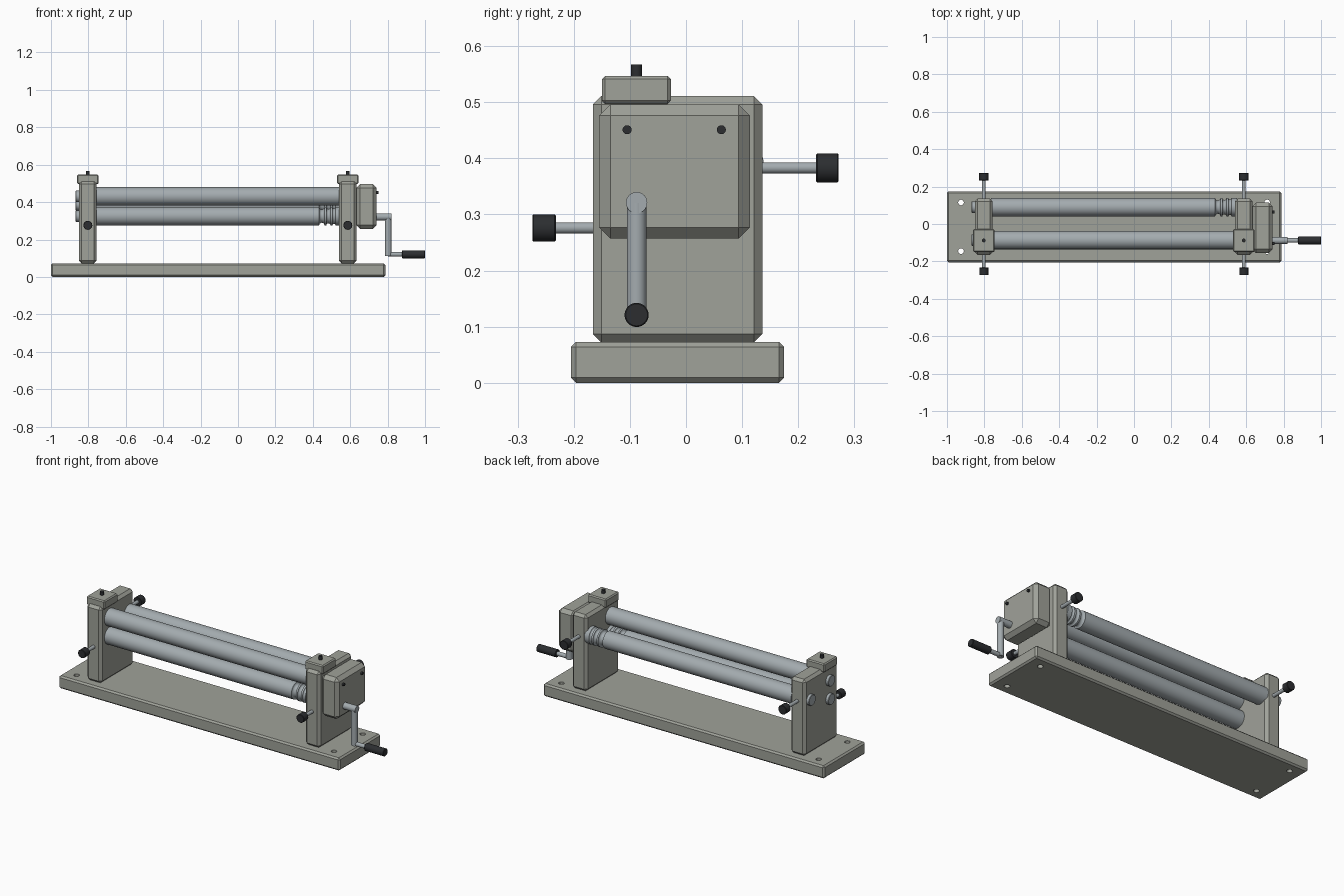
import bpy, bmesh
from math import pi, radians, cos, sin
from mathutils import Vector

if "Cube" in bpy.data.objects:
    bpy.data.objects.remove(bpy.data.objects["Cube"])


def material(name, color):
    m = bpy.data.materials.new(name)
    m.diffuse_color = (*color, 1)
    m.use_nodes = True
    m.node_tree.nodes["Principled BSDF"].inputs["Base Color"].default_value = m.diffuse_color
    return m


PAINT = material("grey_paint", (0.35, 0.36, 0.32))
STEEL = material("steel", (0.37, 0.41, 0.43))
BLACK = material("black_plastic", (0.025, 0.027, 0.03))


def chamfer(ob, width):
    mod = ob.modifiers.new("Chamfer", 'BEVEL')
    mod.width = width
    mod.segments = 1
    mod.limit_method = 'ANGLE'
    mod.angle_limit = radians(40)


def box(name, lo, hi, bevel, mat=PAINT):
    lo, hi = Vector(lo), Vector(hi)
    bpy.ops.mesh.primitive_cube_add(size=1, location=(lo + hi) / 2)
    ob = bpy.context.object
    ob.name = name
    ob.scale = hi - lo
    bpy.ops.object.transform_apply(location=False, rotation=False, scale=True)
    ob.data.materials.append(mat)
    chamfer(ob, bevel)
    return ob


def rod(name, start, end, r, mat=STEEL, bevel=0):
    start, end = Vector(start), Vector(end)
    d = end - start
    bpy.ops.mesh.primitive_cylinder_add(vertices=32, radius=r, depth=d.length,
                                        location=(start + end) / 2)
    ob = bpy.context.object
    ob.name = name
    ob.rotation_euler = d.to_track_quat('Z', 'Y').to_euler()
    ob.data.materials.append(mat)
    bpy.ops.object.shade_smooth_by_angle(angle=radians(35))
    if bevel:
        chamfer(ob, bevel)
    return ob


def roller(name, y, z, grooved):
    # profile as (x, radius), spun around the x axis
    r = 0.049
    profile = [(X_IN[0] - 0.01, 0), (X_IN[0] - 0.01, r)]
    if grooved:
        for gx, gr in ((0.448, 0.014), (0.483, 0.011), (0.513, 0.008)):
            for i in range(9):
                a = pi * i / 8
                profile.append((gx - gr * cos(a), r - gr * sin(a)))
    profile += [(X_IN[1] + 0.01, r), (X_IN[1] + 0.01, 0)]
    bm = bmesh.new()
    verts = [bm.verts.new((x, rad, 0)) for x, rad in profile]
    edges = [bm.edges.new(p) for p in zip(verts, verts[1:])]
    bmesh.ops.spin(bm, geom=verts + edges, cent=(0, 0, 0), axis=(1, 0, 0),
                   angle=2 * pi, steps=40, use_duplicate=False)
    bmesh.ops.remove_doubles(bm, verts=bm.verts, dist=1e-5)
    bmesh.ops.recalc_face_normals(bm, faces=bm.faces)
    me = bpy.data.meshes.new(name)
    bm.to_mesh(me)
    bm.free()
    ob = bpy.data.objects.new(name, me)
    bpy.context.collection.objects.link(ob)
    ob.location = (0, y, z)
    me.materials.append(STEEL)
    bpy.ops.object.select_all(action='DESELECT')
    ob.select_set(True)
    bpy.context.view_layer.objects.active = ob
    bpy.ops.object.shade_smooth_by_angle(angle=radians(35))


POSTS = {"left": -0.803, "right": 0.587}
HALF = 0.0475
X_IN = (POSTS["left"] + HALF, POSTS["right"] - HALF)
FRONT_Y, REAR_Y = -0.086, 0.09
AXLES = {"upper": (FRONT_Y, 0.431), "lower": (FRONT_Y, 0.325), "rear": (REAR_Y, 0.387)}

# base plate with four bolt holes
base = box("base_plate", (-1, -0.205, 0), (0.788, 0.175, 0.073), 0.009)
for x in (-0.925, 0.712):
    for y in (-0.145, 0.115):
        hole = rod("bolt_hole_cutter", (x, y, -0.05), (x, y, 0.15), 0.015)
        hole.hide_render = True
        hole.hide_viewport = False
        hole.display_type = 'WIRE'
        cut = base.modifiers.new("Hole", 'BOOLEAN')
        cut.operation = 'DIFFERENCE'
        cut.object = hole

# side posts, bearing caps and adjusting screws
for side, x in POSTS.items():
    box(side + "_post", (x - HALF, -0.166, 0.072), (x + HALF, 0.136, 0.511), 0.015)
    box(side + "_bearing_cap", (x - 0.058, -0.15, 0.497), (x + 0.058, -0.027, 0.547), 0.006)
    rod(side + "_cap_stud", (x, -0.088, 0.54), (x, -0.088, 0.567), 0.01, BLACK)
    rod(side + "_front_screw", (x, -0.15, 0.276), (x, -0.24, 0.276), 0.01)
    rod(side + "_front_knob", (x, -0.232, 0.276), (x, -0.274, 0.276), 0.024, BLACK, 0.002)
    rod(side + "_rear_screw", (x, 0.12, 0.383), (x, 0.24, 0.383), 0.01)
    rod(side + "_rear_knob", (x, 0.232, 0.383), (x, 0.272, 0.383), 0.026, BLACK, 0.002)

# rollers with axle ends showing on the left post
for name, (y, z) in AXLES.items():
    roller(name + "_roller", y, z, name != "upper")
    x = POSTS["left"] - HALF
    rod(name + "_axle_end", (x + 0.02, y, z), (x - 0.017, y, z), 0.031, STEEL, 0.002)

# gear housing with cover screws
box("gear_housing", (0.632, -0.155, 0.257), (0.741, 0.114, 0.496), 0.02)
for y in (-0.105, 0.063):
    rod("cover_screw", (0.735, y, 0.451), (0.751, y, 0.451), 0.008, BLACK)

# crank
cy = -0.088
rod("crank_shaft", (0.72, cy, 0.321), (0.82, cy, 0.321), 0.019)
rod("crank_arm", (0.803, cy, 0.32), (0.803, cy, 0.112), 0.0175)
rod("crank_pin", (0.803, cy, 0.121), (0.885, cy, 0.121), 0.012)
rod("crank_grip", (0.878, cy, 0.121), (1.0, cy, 0.121), 0.0215, BLACK, 0.002)
